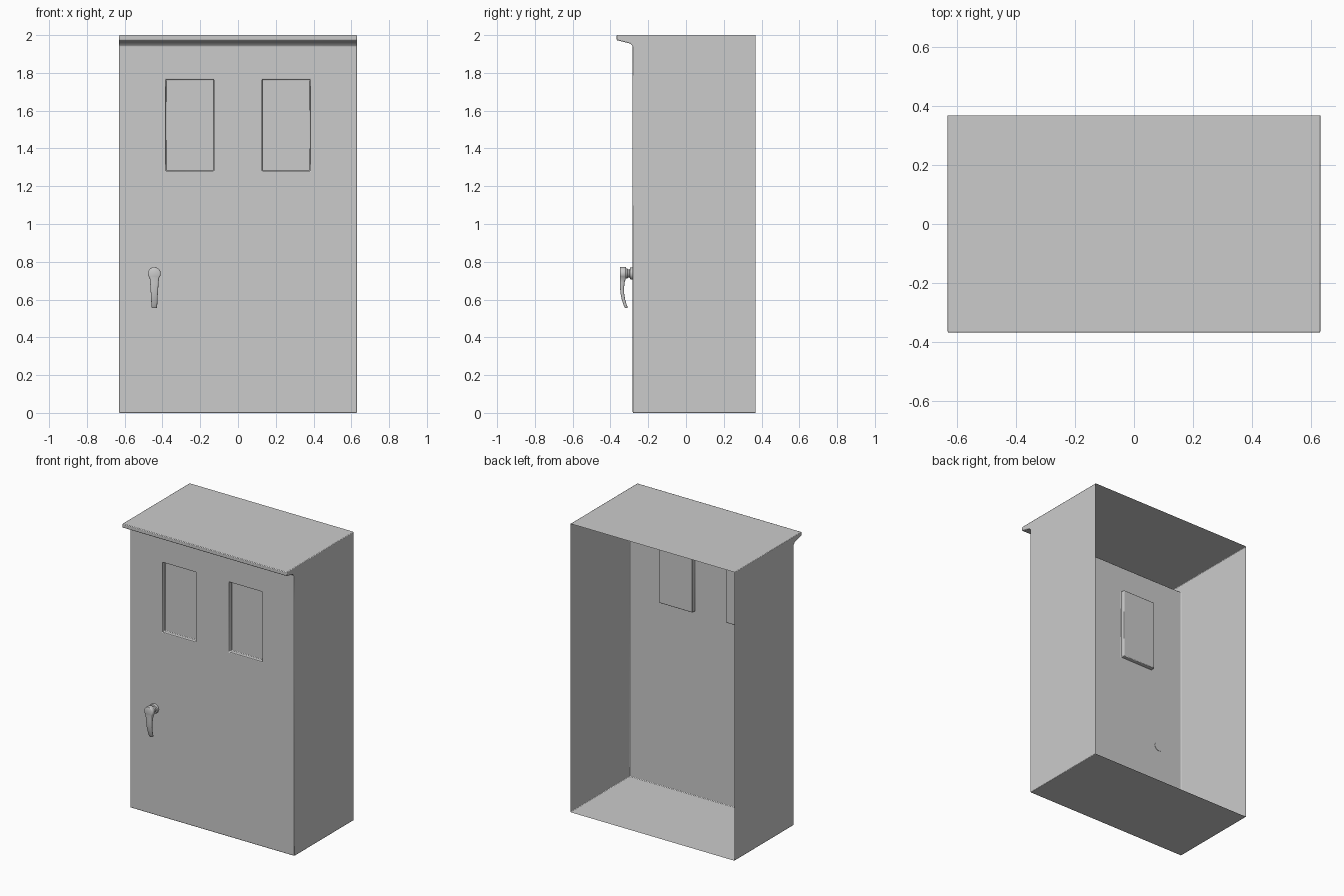
import bpy, bmesh, math

if "Cube" in bpy.data.objects:
    bpy.data.objects.remove(bpy.data.objects["Cube"])

W, BACK, FRONT, LIP = 0.63, 0.367, -0.282, -0.367
HX, HZ = -0.443, 0.738          # handle pivot


def finish(bm, name, bevel=0.0, angle=30):
    bmesh.ops.recalc_face_normals(bm, faces=bm.faces)
    me = bpy.data.meshes.new(name)
    bm.to_mesh(me)
    bm.free()
    ob = bpy.data.objects.new(name, me)
    bpy.context.collection.objects.link(ob)
    if bevel:
        m = ob.modifiers.new("soft_edges", 'BEVEL')
        m.width, m.segments, m.limit_method = bevel, 2, 'ANGLE'
        m.angle_limit = math.radians(40)
    bpy.ops.object.select_all(action='DESELECT')
    ob.select_set(True)
    bpy.context.view_layer.objects.active = ob
    bpy.ops.object.shade_smooth_by_angle(angle=math.radians(angle))
    return ob


def loft(bm, rings, closed):
    rows = [[bm.verts.new(p) for p in r] for r in rings]
    faces = {}
    for i in range(len(rows) - 1):
        a, b = rows[i], rows[i + 1]
        n = len(a)
        for j in range(n if closed else n - 1):
            k = (j + 1) % n
            faces[i, j] = bm.faces.new((a[j], a[k], b[k], b[j]))
    return rows, faces


# Cabinet shell: side profile swept across x, open at the back
profile = [(BACK, 2.0), (LIP, 2.0), (LIP, 1.973), (FRONT - 0.012, 1.955),
           (FRONT, 1.943), (FRONT, 1.765), (FRONT, 1.28), (FRONT, 0.0), (BACK, 0.0)]
cuts = [-W, -0.382, -0.128, 0.128, 0.382, W]
bm = bmesh.new()
rows, faces = loft(bm, [[(x, y, z) for y, z in profile] for x in cuts], False)
for row in (rows[0], rows[-1]):
    bm.faces.new(row)

# Two recessed window panels pushed inward
bmesh.ops.recalc_face_normals(bm, faces=bm.faces)
windows = [faces[1, 5], faces[3, 5]]
for f in windows:
    old = list(f.verts)
    new = [bm.verts.new((v.co.x, v.co.y + 0.03, v.co.z)) for v in old]
    bm.faces.remove(f)
    bm.faces.new(new)
    for i in range(4):
        k = (i + 1) % 4
        bm.faces.new((old[i], old[k], new[k], new[i]))
finish(bm, "cabinet_shell", 0.004)

# Handle mount: flange and neck turned around the y axis
bm = bmesh.new()
turned = [(0.033, FRONT + 0.003), (0.033, -0.290), (0.030, -0.296), (0.022, -0.298),
          (0.022, -0.306), (0.027, -0.310), (0.027, -0.322)]
N = 32
rows, _ = loft(bm, [[(HX + r * math.cos(2 * math.pi * i / N), y,
                      HZ + r * math.sin(2 * math.pi * i / N)) for i in range(N)]
                    for r, y in turned], True)
for row in (rows[0], rows[-1]):
    bm.faces.new(row)
finish(bm, "handle_mount")

# Lever: round head tapering into a curved grip; rows are (z, half width, front y, back y)
R = 0.034
sections = []
for d in (5, 15, 30, 45, 60, 75, 90, 105, 120, 133):
    a = math.radians(d)
    sections.append((HZ + R * math.cos(a), R * math.sin(a), -0.350, -0.318))
for z, w, f, b in [(0.69, 0.0225, -0.350, -0.325), (0.66, 0.0205, -0.349, -0.328),
                   (0.63, 0.0185, -0.346, -0.327), (0.60, 0.0170, -0.340, -0.322),
                   (0.575, 0.0155, -0.332, -0.315), (0.560, 0.0145, -0.326, -0.309),
                   (0.555, 0.0125, -0.323, -0.310)]:
    sections.append((z, w, f, b))
rings = []
for z, w, f, b in sections:
    c = min(0.007, w * 0.45)
    s = c * 0.3
    half = [(w - c, f), (w - s, f + s), (w, f + c), (w, b - c), (w - s, b - s), (w - c, b)]
    rings.append([(HX + x, y, z) for x, y in half] +
                 [(HX - x, y, z) for x, y in reversed(half)])
bm = bmesh.new()
rows, _ = loft(bm, rings, True)
for row in (rows[0], rows[-1]):
    bm.faces.new(row)
finish(bm, "handle_lever", 0, 45)
